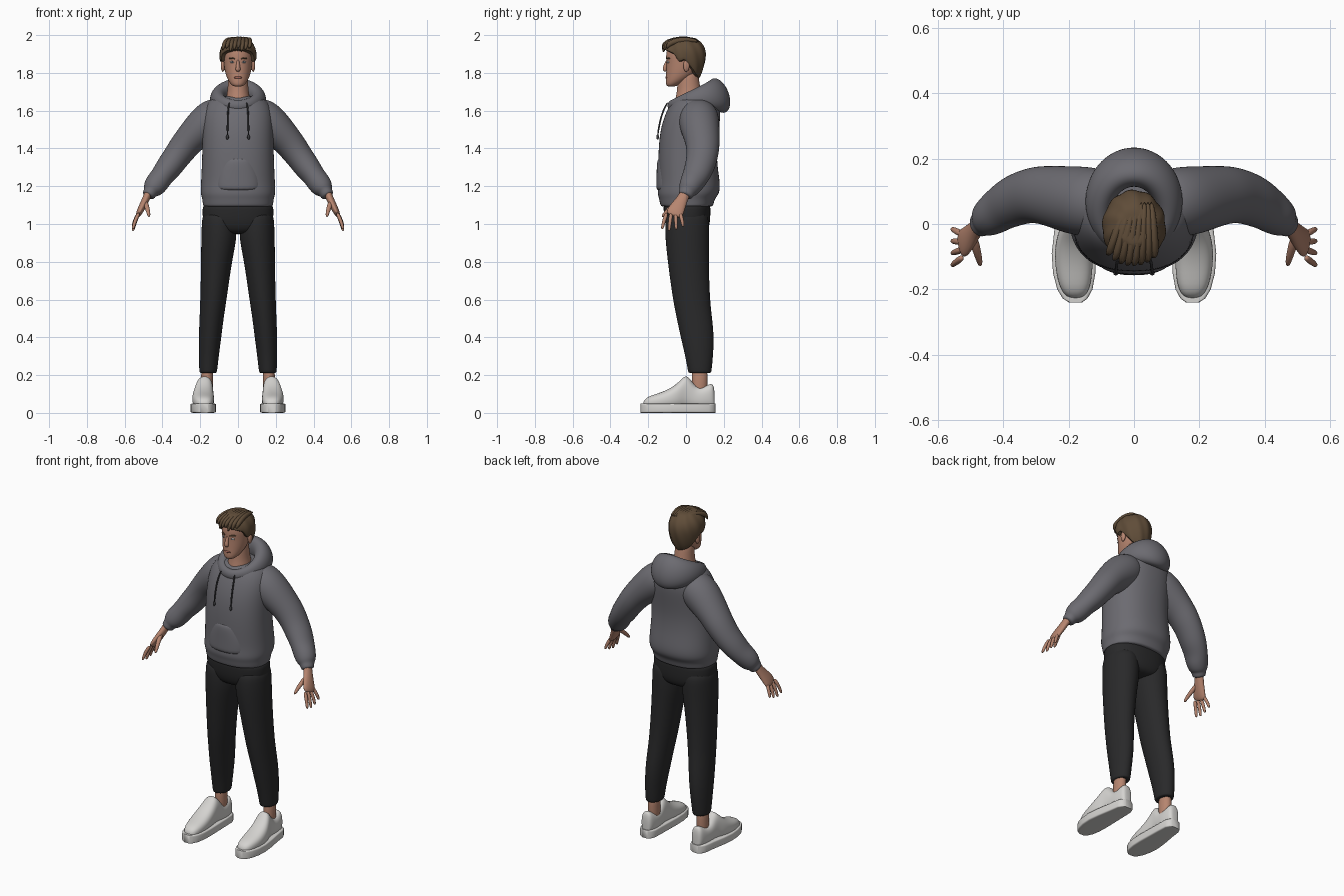
import bpy, bmesh, math
from mathutils import Vector

X, Y, Z = Vector((1, 0, 0)), Vector((0, 1, 0)), Vector((0, 0, 1))


def material(name, r, g, b):
    m = bpy.data.materials.new(name)
    m.diffuse_color = (r, g, b, 1)
    return m


GREY = material("hoodie grey", 0.15, 0.147, 0.165)
BLACK = material("trouser black", 0.022, 0.022, 0.023)
SKIN = material("skin", 0.47, 0.235, 0.16)
HAIR = material("hair brown", 0.115, 0.073, 0.04)
WHITE = material("shoe white", 0.66, 0.65, 0.63)
CORD = material("cord dark grey", 0.045, 0.045, 0.05)
LIP = material("lip", 0.36, 0.13, 0.1)
EYE = material("eye blue grey", 0.09, 0.11, 0.14)


def grid(name, rings, mat, mirror=False, sub=2, loop=False):
    """Skin a list of closed vertex rings; cap the ends or join them in a loop."""
    bm = bmesh.new()
    rows = [[bm.verts.new(p) for p in r] for r in rings]
    n = len(rows[0])
    pairs = list(zip(rows, rows[1:])) + ([(rows[-1], rows[0])] if loop else [])
    for a, b in pairs:
        for i in range(n):
            bm.faces.new((a[i], a[(i + 1) % n], b[(i + 1) % n], b[i]))
    if not loop:
        bm.faces.new(rows[0])
        bm.faces.new(rows[-1])
    bmesh.ops.recalc_face_normals(bm, faces=bm.faces[:])
    me = bpy.data.meshes.new(name)
    bm.to_mesh(me)
    bm.free()
    ob = bpy.data.objects.new(name, me)
    bpy.context.collection.objects.link(ob)
    me.materials.append(mat)
    bpy.ops.object.select_all(action='DESELECT')
    ob.select_set(True)
    bpy.context.view_layer.objects.active = ob
    bpy.ops.object.shade_smooth_by_angle(angle=math.radians(60))
    if mirror:
        m = ob.modifiers.new("mirror", 'MIRROR')
        m.use_mirror_merge = False
    if sub:
        ob.modifiers.new("smooth", 'SUBSURF').levels = sub
        ob.modifiers["smooth"].render_levels = sub
    return ob


def tube(name, pts, mat, axis=None, ref=Y, power=2, n=16, **kw):
    """Sweep superellipses (x, y, z, half width, half depth) along points."""
    rings = []
    c = [Vector(p[:3]) for p in pts]
    for k, p in enumerate(pts):
        t = axis or (c[min(k + 1, len(c) - 1)] - c[max(k - 1, 0)]).normalized()
        u = ref.cross(t).normalized()
        v = t.cross(u)
        ring = []
        for i in range(n):
            a = 2 * math.pi * (i + 0.5) / n
            co, si = math.cos(a), math.sin(a)
            ring.append(c[k] + u * p[3] * math.copysign(abs(co) ** (2 / power), co)
                        + v * p[4] * math.copysign(abs(si) ** (2 / power), si))
        rings.append(ring)
    return grid(name, rings, mat, **kw)


def stack(name, rows, mat, **kw):
    """Horizontal sections given as (z, half width, front y, back y)."""
    pts = [(0, (f + b) / 2, z, w, (b - f) / 2) for z, w, f, b in rows]
    return tube(name, pts, mat, axis=Z, n=24, **kw)


def ball(name, loc, size, mat, mirror=True):
    x, y, z = loc
    rows = []
    for k in range(7):
        a = math.pi * (0.04 + 0.92 * k / 6)
        rows.append((x, y, z - size[2] * math.cos(a), size[0] * math.sin(a), size[1] * math.sin(a)))
    return tube(name, rows, mat, axis=Z, n=12, mirror=mirror, sub=1)


# Hoodie body with gathered hem
stack("hoodie_body", [
    (1.09, .18, -.125, .135), (1.095, .187, -.137, .145), (1.135, .19, -.143, .153),
    (1.16, .2, -.153, .178), (1.21, .198, -.146, .183), (1.3, .193, -.148, .168),
    (1.4, .19, -.147, .163), (1.5, .19, -.137, .175), (1.58, .188, -.112, .185),
    (1.635, .17, -.085, .18), (1.665, .14, -.06, .16), (1.68, .1, -.04, .13)], GREY, power=2.3)

# Front pouch, a shallow raised panel
stack("pouch", [
    (1.17, .125, -.158, 0), (1.2, .13, -.158, 0), (1.27, .122, -.156, 0),
    (1.33, .095, -.155, 0), (1.36, .085, -.144, 0)], GREY, power=2.3)

# Sleeves and gathered cuffs
tube("sleeve", [
    (.06, .065, 1.61, .07, .08), (.11, .065, 1.575, .105, .108), (.17, .07, 1.53, .106, .11),
    (.25, .085, 1.455, .084, .095), (.29, .09, 1.405, .08, .09), (.33, .085, 1.35, .073, .084),
    (.37, .07, 1.295, .071, .08), (.405, .05, 1.25, .06, .072), (.43, .03, 1.215, .064, .065),
    (.455, .012, 1.183, .054, .055), (.462, .006, 1.172, .038, .043),
    (.472, -.002, 1.155, .037, .041), (.478, -.006, 1.145, .028, .032)], GREY, mirror=True)

# Hood, a thick collar drooping at the back
hood = []
for i in range(28):
    a = 2 * math.pi * i / 28
    k = (1 - math.cos(a)) / 2
    out = Vector((math.sin(a), -math.cos(a), 0))
    centre = Vector((.108 * math.sin(a), .05 - .125 * math.cos(a), 1.625 + .09 * k - .035 * k ** 3))
    w, h = .025 + .035 * k, .033 + .045 * k + .02 * k ** 4
    ring = []
    for j in range(10):
        b = 2 * math.pi * j / 10
        lean = -.25 * h * math.sin(b) * k
        ring.append(centre + out * (w * math.cos(b) + lean) + Z * h * math.sin(b))
    hood.append(ring)
grid("hood", hood, GREY, loop=True)

# Drawstrings with end knots
tube("drawstring", [(.045, -.095, 1.645, .005, .005), (.053, -.118, 1.61, .005, .005),
                    (.055, -.14, 1.54, .005, .005), (.056, -.151, 1.46, .005, .005)],
     CORD, n=8, mirror=True, sub=1)
ball("drawstring_knot", (.056, -.15, 1.46), (.008, .008, .014), CORD)

# Trousers
tube("trouser_leg", [
    (.158, .073, .21, .044, .06), (.158, .073, .215, .048, .063), (.155, .07, .3, .054, .075),
    (.148, .06, .4, .061, .09), (.14, .045, .5, .065, .096), (.13, .028, .6, .071, .1),
    (.114, .012, .8, .083, .111), (.101, .006, .92, .096, .118), (.1, .006, 1.0, .094, .119),
    (.1, .006, 1.08, .088, .11)], BLACK, axis=Z, mirror=True)
stack("trouser_hips", [(.945, .08, -.07, .09), (.97, .165, -.1, .12), (1.02, .19, -.116, .13),
                       (1.08, .189, -.12, .13), (1.12, .186, -.12, .13)], BLACK, power=2.3)

# Ankles and shoes
tube("ankle", [(.165, .072, .08, .034, .042), (.165, .072, .16, .032, .042),
               (.162, .073, .25, .034, .045)], SKIN, axis=Z, mirror=True)
upper = [(-.228, .179, .02, .06), (-.205, .18, .046, .088), (-.13, .184, .06, .108),
         (-.06, .185, .058, .143), (-.02, .18, .05, .185), (0, .177, .046, .2),
         (.025, .174, .044, .18), (.05, .172, .043, .14), (.09, .17, .044, .135),
         (.13, .17, .038, .158), (.145, .17, .03, .15), (.152, .17, .018, .11)]
tube("shoe_upper", [(x, y, t / 2 + .01, w, t / 2 - .01) for y, x, w, t in upper],
     WHITE, axis=Y, ref=Z, power=2.5, mirror=True)
sole = [(-.24, .179, .02), (-.228, .18, .038), (-.2, .181, .054), (-.15, .183, .065),
        (-.09, .184, .068), (-.02, .181, .063), (.06, .175, .055), (.12, .172, .05),
        (.145, .171, .038), (.155, .17, .02)]
tube("shoe_sole", [(x, y, .025, w, .025) for y, x, w in sole],
     WHITE, axis=Y, ref=Z, power=9, n=24, mirror=True, sub=0)

# Hands
tube("palm", [(.468, .002, 1.18, .022, .028), (.482, -.012, 1.145, .02, .028),
              (.5, -.035, 1.105, .02, .037), (.518, -.055, 1.07, .018, .046),
              (.532, -.066, 1.04, .012, .044)], SKIN, mirror=True)
for i, (name, tip) in enumerate([("little", .985), ("ring", .97), ("middle", .963), ("index", .972)]):
    y = -.032 - .023 * i
    d = (i - 1.2) * -.008
    mid = (1.055 + tip) / 2
    tube(name + "_finger", [(.524, y, 1.06, .011, .012), (.543, y + d, mid + .008, .0105, .0105),
                            (.554, y + 1.6 * d, tip + .012, .009, .009),
                            (.557, y + 1.8 * d, tip, .005, .005)], SKIN, n=8, mirror=True)
tube("thumb", [(.492, -.04, 1.12, .014, .016), (.482, -.08, 1.088, .013, .014),
               (.474, -.108, 1.06, .011, .011), (.47, -.128, 1.037, .007, .007)],
     SKIN, ref=X, n=8, mirror=True)

# Neck and head
stack("neck", [(1.6, .07, -.065, .1), (1.66, .066, -.058, .09), (1.7, .056, -.048, .08),
               (1.76, .053, -.045, .07), (1.82, .05, -.04, .06)], SKIN)
stack("head", [(1.727, .018, -.095, -.06), (1.735, .034, -.106, -.04), (1.755, .05, -.108, 0),
               (1.785, .064, -.106, .045), (1.82, .072, -.105, .07), (1.86, .077, -.104, .085),
               (1.9, .08, -.108, .09), (1.95, .074, -.094, .085), (1.98, .045, -.06, .05)], SKIN)
tube("nose", [(0, -.097, 1.872, .007, .008), (0, -.106, 1.845, .009, .011),
              (0, -.114, 1.82, .015, .013), (0, -.108, 1.806, .011, .01)], SKIN, axis=Z, n=10)
ball("ear", (.08, .002, 1.838), (.012, .018, .033), SKIN)
ball("eye", (.03, -.094, 1.857), (.013, .008, .006), WHITE)
ball("iris", (.03, -.099, 1.857), (.0055, .005, .0055), EYE)
ball("lips", (0, -.102, 1.775), (.023, .008, .007), LIP, mirror=False)
tube("eyebrow", [(.014, -.104, 1.873, .004, .004), (.032, -.1, 1.88, .005, .005),
                 (.05, -.084, 1.876, .003, .004)], HAIR, ref=Z, n=8, mirror=True, sub=1)

# Hair cap with a hairline that dips at the sideburns and nape
LINE = [(0, 1.925), (40, 1.915), (60, 1.9), (75, 1.855), (92, 1.872), (110, 1.83),
        (135, 1.785), (181, 1.763)]


def hairline(deg):
    for (a, p), (b, q) in zip(LINE, LINE[1:]):
        if a <= deg <= b:
            return p + (q - p) * (deg - a) / (b - a)


cap = []
for j in range(-1, 10):
    t = max(j, 0) / 9 * .92
    ring = []
    for i in range(48):
        a = 2 * math.pi * i / 48
        low = hairline(math.degrees(math.acos(max(-1, min(1, math.cos(a))))))
        z = low + (1.99 - low) * math.sin(t * math.pi / 2)
        f = math.sqrt(max(.02, 1 - ((z - 1.9) / .098) ** 2)) if z > 1.9 else 1 - .35 * ((1.9 - z) / .14) ** 2
        f *= (1 + .028 * math.sin(10 * a + 30 * z)) * (.8 if j < 0 else 1)
        ring.append(Vector((.098 * f * math.sin(a), -.01 - .115 * f * math.cos(a), z)))
    cap.append(ring)
grid("hair_cap", cap, HAIR, sub=1)

# Swept locks over the top and fringe
for i in range(8):
    x = -.075 + .02 * i
    drop = .012 * math.sin(i * 2.1)
    s = math.sqrt(1 - (x / .11) ** 2)
    tube("hair_lock", [(x * .5 + .02, .07, 1.955 + .012 * s, .006, .008),
                       (x * .7 + .012, .01, 1.965 + .018 * s, .016, .014),
                       (x * .9 + .004, -.07 * s, 1.952 + .022 * s, .017, .014),
                       (x, -.118 * s, 1.947 + .006 * s, .016, .013),
                       (x - .008, -.126 * s, 1.918 + drop, .005, .005)],
         HAIR, ref=X, n=8, sub=1)
